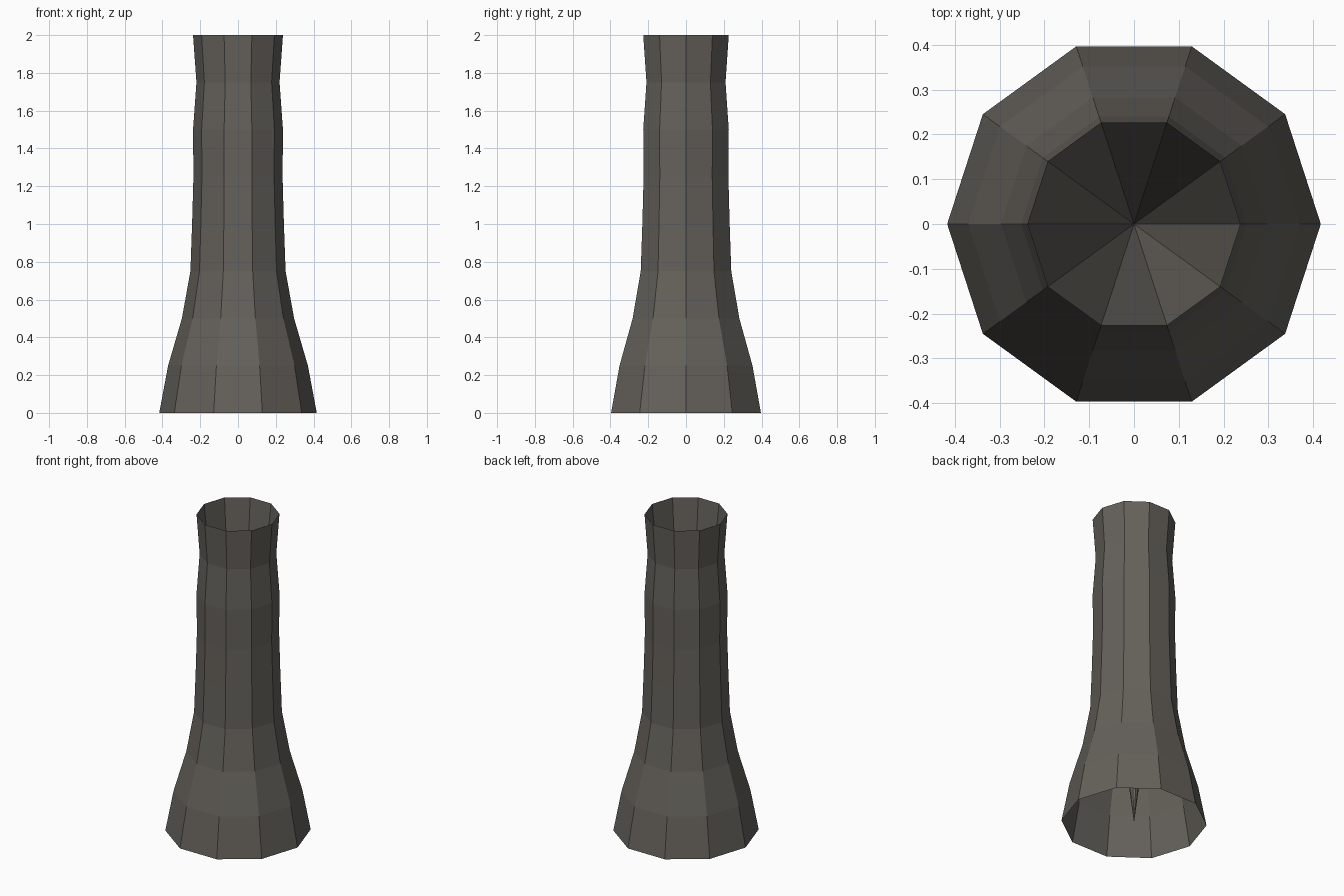
import bpy, bmesh
from math import cos, sin, tau

if "Cube" in bpy.data.objects:
    bpy.data.objects.remove(bpy.data.objects["Cube"])

SIDES = 10
# (radius, height) of the flared column, bottom to top
PROFILE = [(0.417, 0), (0.37, 0.25), (0.297, 0.5), (0.252, 0.75), (0.243, 1.0),
           (0.236, 1.25), (0.238, 1.5), (0.22, 1.75), (0.238, 2.0)]

bm = bmesh.new()


def ring(r, z):
    return [bm.verts.new((r * cos(tau * i / SIDES), r * sin(tau * i / SIDES), z))
            for i in range(SIDES)]


# Outer wall, open at the bottom
rings = [ring(r, z) for r, z in PROFILE]
for low, high in zip(rings, rings[1:]):
    for i in range(SIDES):
        j = (i + 1) % SIDES
        bm.faces.new((low[i], low[j], high[j], high[i]))

# Deep funnel running from the top rim down to a point at the base
tip = bm.verts.new((0, 0, 0))
for i in range(SIDES):
    bm.faces.new((rings[-1][i], rings[-1][(i + 1) % SIDES], tip))

mesh = bpy.data.meshes.new("chimney")
bm.to_mesh(mesh)
bm.free()
chimney = bpy.data.objects.new("chimney", mesh)
bpy.context.collection.objects.link(chimney)

# Dark stone colour
stone = bpy.data.materials.new("dark_stone")
stone.diffuse_color = (0.13, 0.12, 0.105, 1)
stone.use_nodes = True
stone.node_tree.nodes["Principled BSDF"].inputs["Base Color"].default_value = stone.diffuse_color
mesh.materials.append(stone)
